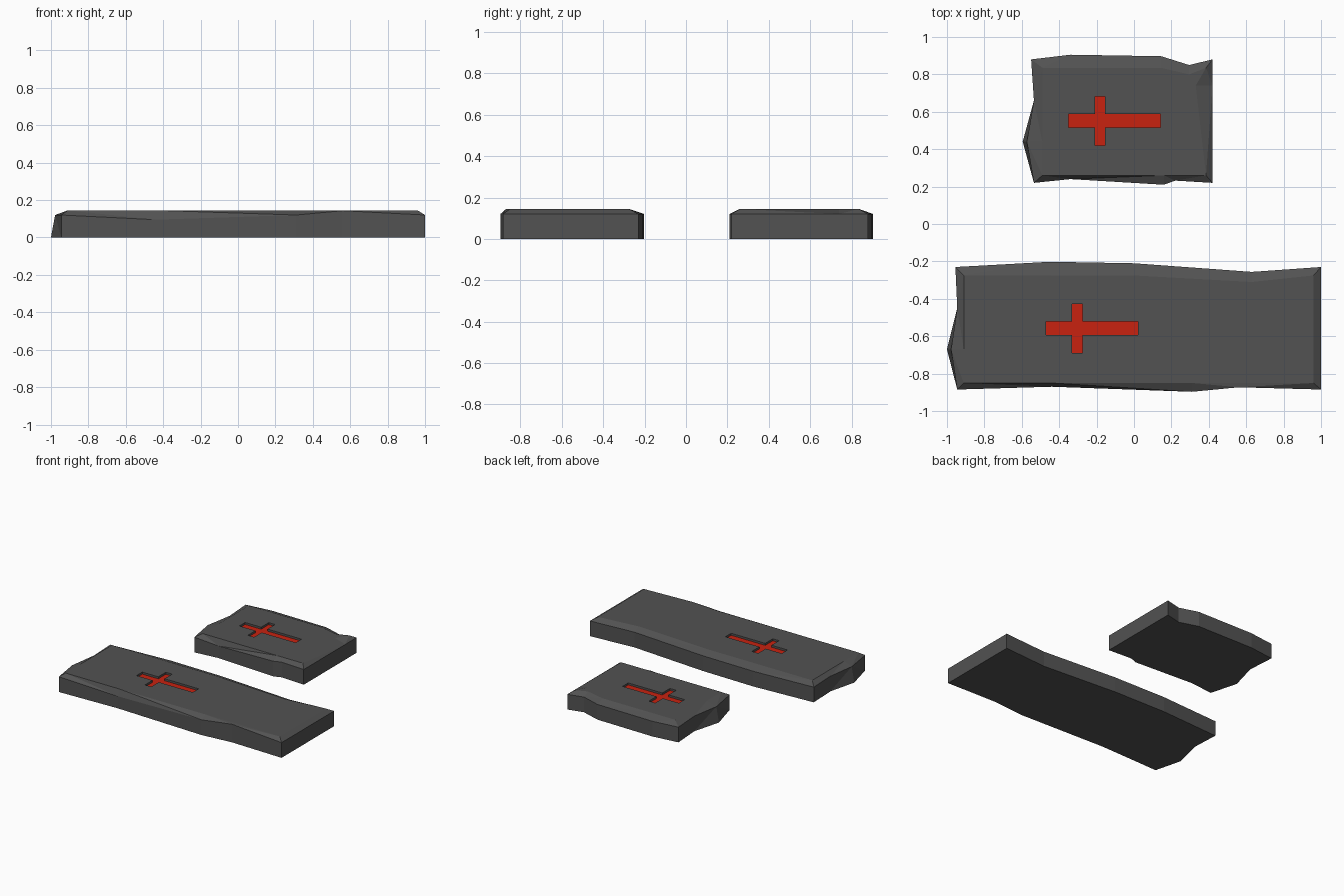
import bpy, bmesh

if "Cube" in bpy.data.objects:
    bpy.data.objects.remove(bpy.data.objects["Cube"])

TOP, FLOOR = 0.145, 0.127


def material(name, colour):
    mat = bpy.data.materials.new(name)
    mat.diffuse_color = (*colour, 1)
    mat.use_nodes = True
    mat.node_tree.nodes["Principled BSDF"].inputs["Base Color"].default_value = mat.diffuse_color
    return mat


STONE = material("dark_stone", (0.085, 0.085, 0.085))
RED = material("red", (0.58, 0.016, 0.005))


def make_object(name, bm, mat):
    bmesh.ops.recalc_face_normals(bm, faces=bm.faces)
    me = bpy.data.meshes.new(name)
    bm.to_mesh(me)
    bm.free()
    me.materials.append(mat)
    ob = bpy.data.objects.new(name, me)
    bpy.context.collection.objects.link(ob)
    return ob


def cross_points(cx, cy):
    # centre is where the bars meet; the long arm points to +x
    a, b = 0.0275, 0.036
    pts = [(-0.167, -b), (-a, -b), (-a, -0.131), (a, -0.131), (a, -b), (0.325, -b),
           (0.325, b), (a, b), (a, 0.131), (-a, 0.131), (-a, b), (-0.167, b)]
    return [(cx + x, cy + y) for x, y in pts]


def cross(name, centre, z, mat, height=0):
    bm = bmesh.new()
    face = bm.faces.new([bm.verts.new((x, y, z)) for x, y in cross_points(*centre)])
    face.normal_update()
    if height:
        ext = bmesh.ops.extrude_face_region(bm, geom=[face], use_keep_orig=True)
        for v in ext["geom"]:
            if isinstance(v, bmesh.types.BMVert):
                v.co.z += height
    return make_object(name, bm, mat)


def slab(name, outline, rect, centre, special):
    # outline: (x, y, rim height); the rim chamfers in to the top rectangle
    x0, x1, y0, y1 = rect
    bm = bmesh.new()
    loops = [[], [], []]
    for i, (x, y, z) in enumerate(outline):
        lean = 0.022 if x == min(p[0] for p in outline) else 0
        tx, ty = special.get(i, (min(max(x, x0), x1), min(max(y, y0), y1)))
        for loop, co in zip(loops, ((x, y, 0), (x + lean, y, z), (tx, ty, TOP))):
            loop.append(bm.verts.new(co))
    n = len(outline)
    for lo, hi in zip(loops, loops[1:]):
        for i in range(n):
            j = (i + 1) % n
            bm.faces.new((lo[i], lo[j], hi[j], hi[i]))
    bm.faces.new(loops[0][::-1])
    bm.faces.new(loops[2])
    bmesh.ops.triangulate(bm, faces=bm.faces)
    ob = make_object(name, bm, STONE)

    # sunken cross with a red floor
    cutter = cross(name + "_cutter", centre, FLOOR, STONE, 0.1)
    cutter.hide_render = True
    mod = ob.modifiers.new("recess", 'BOOLEAN')
    mod.operation, mod.solver, mod.object = 'DIFFERENCE', 'EXACT', cutter
    bpy.context.view_layer.objects.active = ob
    bpy.ops.object.modifier_apply(modifier=mod.name)
    bpy.data.objects.remove(cutter)
    cross(name + "_cross_inlay", centre, FLOOR + 0.002, RED)


# Long slab at the front
slab("long_slab",
     [(-0.945, -0.885, .12), (-0.44, -0.87, .095), (0.31, -0.897, .12), (0.56, -0.873, .143),
      (1.0, -0.885, .12), (1.0, -0.23, .12), (0.63, -0.256, .12), (0.0, -0.21, .12),
      (-0.45, -0.202, .12), (-0.955, -0.23, .12), (-0.945, -0.45, .12), (-1.0, -0.67, .12)],
     (-0.91, 0.96, -0.85, -0.275), (-0.303, -0.558), {6: (0.63, -0.31)})

# Short slab at the back
slab("short_slab",
     [(-0.535, 0.22, .12), (-0.34, 0.24, .095), (0.16, 0.21, .12), (0.22, 0.232, .12),
      (0.42, 0.22, .12), (0.42, 0.74, .12), (0.42, 0.88, .12), (0.295, 0.85, .12),
      (0.145, 0.897, .12), (-0.34, 0.905, .12), (-0.55, 0.88, .12), (-0.535, 0.66, .12),
      (-0.595, 0.44, .12)],
     (-0.49, 0.385, 0.26, 0.835), (-0.182, 0.552), {5: (0.33, 0.74), 7: (0.295, 0.80)})
